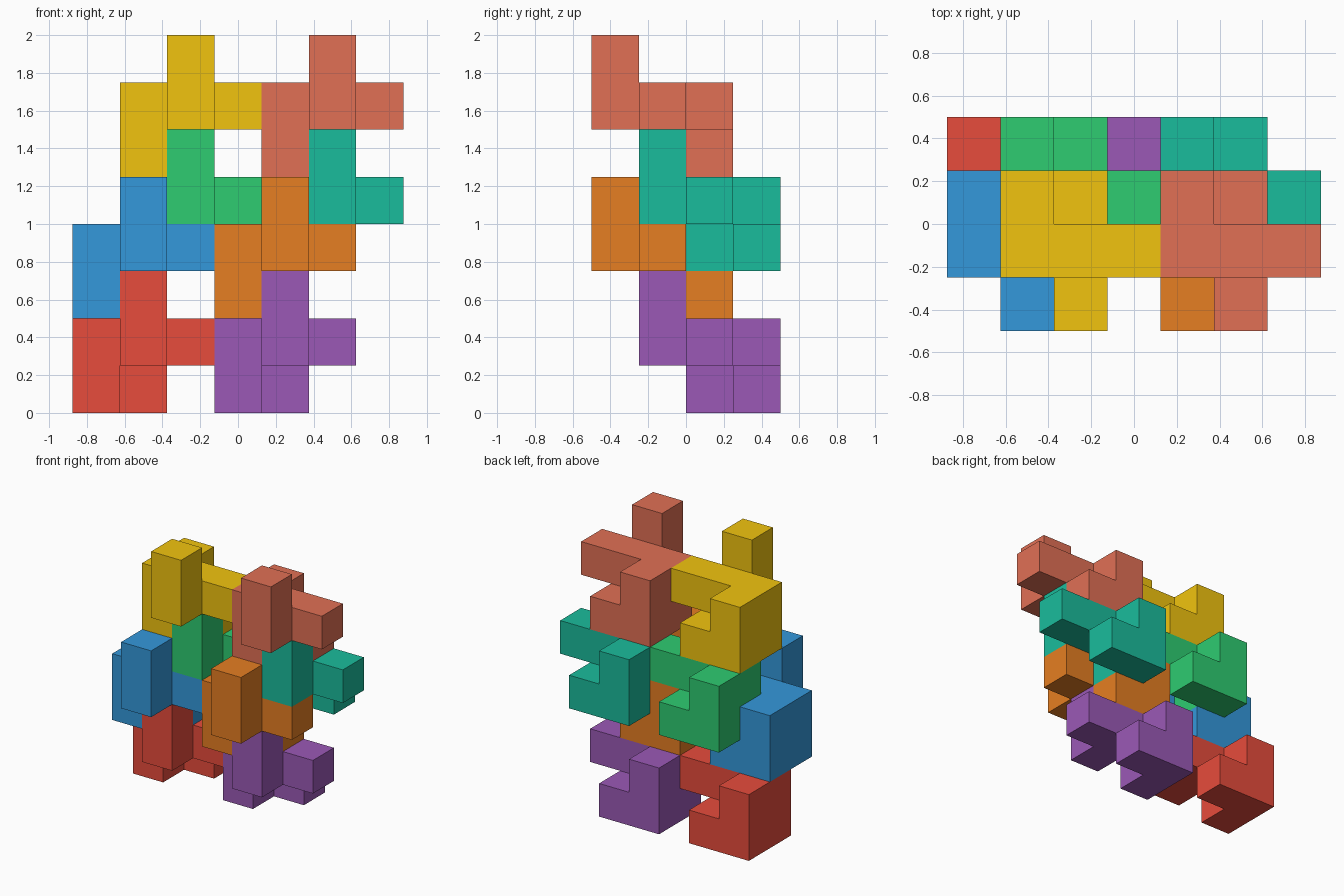
import bpy, bmesh
from mathutils import Vector

if "Cube" in bpy.data.objects:
    bpy.data.objects.remove(bpy.data.objects["Cube"])

U = 0.25                              # edge of one unit cube
CORNER = Vector((-0.875, -0.5, 0.0))  # corner of the cube grid

# One nine-cube puzzle piece, in grid cells
PIECE = [(1, 0, 1), (1, 0, 2),                        # front post
         (0, 1, 1), (1, 1, 1), (2, 1, 1),             # cross bar
         (0, 1, 0), (0, 2, 0), (0, 2, 1), (1, 2, 0)]  # left wall and back foot


def linear(hex_code):
    """sRGB hex to linear RGBA."""
    c = [int(hex_code[i:i + 2], 16) / 255 for i in (0, 2, 4)]
    return [v / 12.92 if v <= 0.04045 else ((v + 0.055) / 1.055) ** 2.4 for v in c] + [1.0]


def make_piece(name, origin, hex_code):
    bm = bmesh.new()
    cells = set(PIECE)
    for cell in PIECE:
        for axis in range(3):
            for sign in (-1, 1):
                d = Vector((0, 0, 0))
                d[axis] = sign
                # keep only the outside faces
                if tuple(int(a + b) for a, b in zip(cell, d)) in cells:
                    continue
                s = Vector((0, 0, 0))
                s[(axis + 1) % 3] = 0.5
                t = d.cross(s)
                mid = Vector(cell) + Vector(origin) + Vector((0.5, 0.5, 0.5)) + d * 0.5
                bm.faces.new([bm.verts.new(CORNER + (mid + p) * U)
                              for p in (s + t, t - s, -s - t, s - t)])
    bmesh.ops.remove_doubles(bm, verts=bm.verts, dist=1e-4)
    bmesh.ops.dissolve_limit(bm, angle_limit=0.01, verts=bm.verts, edges=bm.edges)
    mesh = bpy.data.meshes.new(name)
    bm.to_mesh(mesh)
    bm.free()
    mat = bpy.data.materials.new(name + "_paint")
    mat.diffuse_color = linear(hex_code)
    mat.use_nodes = True
    mat.node_tree.nodes["Principled BSDF"].inputs["Base Color"].default_value = mat.diffuse_color
    mesh.materials.append(mat)
    bpy.context.collection.objects.link(bpy.data.objects.new(name, mesh))


# Four interlocking layers, each with two copies three cells apart
LAYERS = [((0, 1, 0), ("red", "e74c3c"), ("purple", "9b59b6")),
          ((0, 0, 2), ("blue", "3498db"), ("orange", "e67e22")),
          ((1, 1, 3), ("green", "2ecc71"), ("teal", "1abc9c")),
          ((1, 0, 5), ("yellow", "f1c40f"), ("salmon", "e17055"))]

for (x, y, z), *pair in LAYERS:
    for i, (colour, code) in enumerate(pair):
        make_piece(colour + "_piece", (x + 3 * i, y, z), code)
